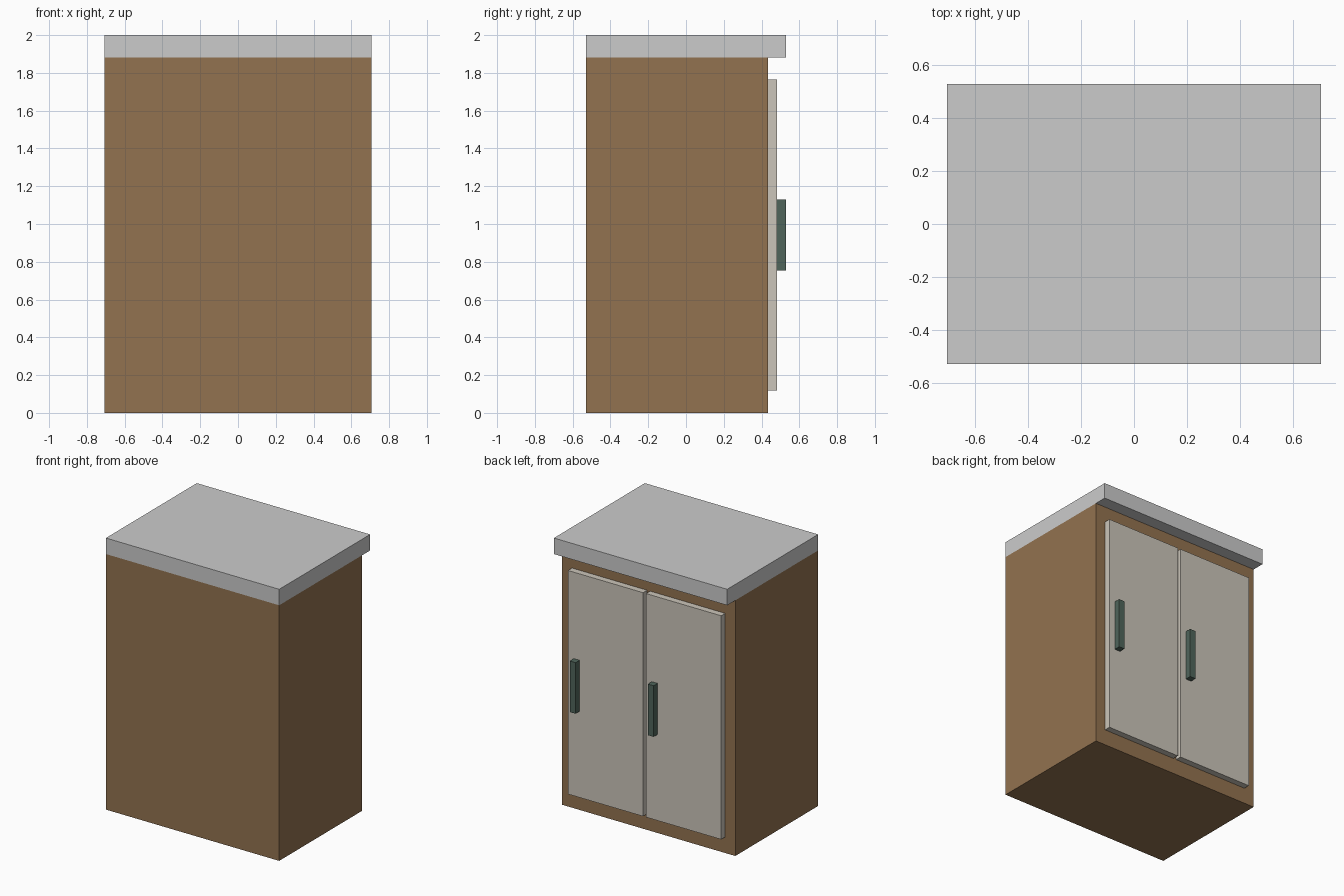
import bpy

if "Cube" in bpy.data.objects:
    bpy.data.objects.remove(bpy.data.objects["Cube"])


def material(name, rgb):
    mat = bpy.data.materials.new(name)
    mat.diffuse_color = (*rgb, 1)
    mat.use_nodes = True
    mat.node_tree.nodes["Principled BSDF"].inputs["Base Color"].default_value = mat.diffuse_color
    return mat


def box(name, x, y, z, mat=None):
    """Box from (min, max) ranges on each axis."""
    centre = [(a + b) / 2 for a, b in (x, y, z)]
    bpy.ops.mesh.primitive_cube_add(size=1, location=centre)
    obj = bpy.context.object
    obj.name = name
    obj.scale = [b - a for a, b in (x, y, z)]
    bpy.ops.object.transform_apply(location=False, rotation=False, scale=True)
    if mat:
        obj.data.materials.append(mat)
    return obj


wood = material("wood", (0.29, 0.17, 0.08))
cream = material("cream", (0.60, 0.56, 0.49))
green = material("dark_green", (0.08, 0.13, 0.105))

HALF_W, HALF_D = 0.706, 0.529
BODY_BACK, DOOR_FACE = 0.435, 0.482

# Carcass and overhanging worktop
box("cabinet_body", (-HALF_W, HALF_W), (-HALF_D, BODY_BACK), (0, 1.882), wood)
box("worktop", (-HALF_W, HALF_W), (-HALF_D, HALF_D), (1.882, 2))

# Two doors, each with its handle on the same (+x) side
for side, cx in (("left", -0.318), ("right", 0.318)):
    box(f"{side}_door", (cx - 0.306, cx + 0.306), (BODY_BACK, DOOR_FACE), (0.118, 1.765), cream)
    hx = cx + 0.235
    box(f"{side}_handle", (hx - 0.0235, hx + 0.0235), (DOOR_FACE, HALF_D), (0.753, 1.129), green)
